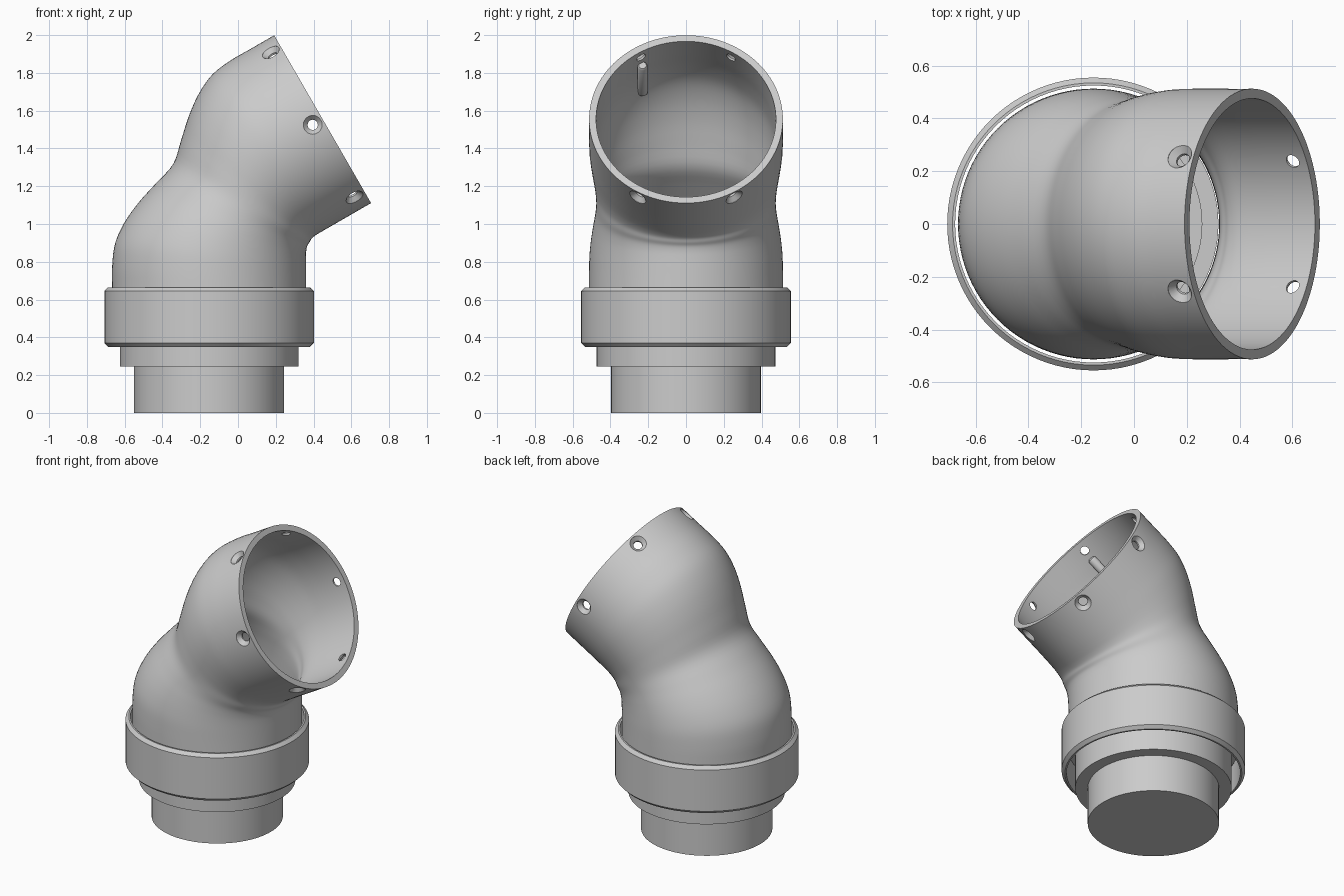
import bpy, bmesh, math
from mathutils import Vector, Matrix

if "Cube" in bpy.data.objects:
    bpy.data.objects.remove(bpy.data.objects["Cube"])

AX = -0.153                       # x of the vertical axis
C = Vector((AX, 0, 1.208))        # where the two tube axes meet
MITRE = Vector((0.866, 0, -0.5))  # direction of the mirror plane of the bend
OUT = Vector((0.866, 0, 0.5))     # direction the mouth faces
MOUTH = Vector((0.4475, 0, 1.555))
R, WALL = 0.513, 0.037


def finish(name, bm, angle=35):
    bmesh.ops.recalc_face_normals(bm, faces=bm.faces)
    me = bpy.data.meshes.new(name)
    bm.to_mesh(me)
    bm.free()
    ob = bpy.data.objects.new(name, me)
    bpy.context.collection.objects.link(ob)
    if angle:
        smooth(ob, angle)
    return ob


def smooth(ob, angle=35):
    bpy.ops.object.select_all(action='DESELECT')
    ob.select_set(True)
    bpy.context.view_layer.objects.active = ob
    bpy.ops.object.shade_smooth_by_angle(angle=math.radians(angle))


def bridge(bm, a, b):
    n = len(a)
    for i in range(n):
        bm.faces.new((a[i], a[(i + 1) % n], b[(i + 1) % n], b[i]))


def lathe(name, profile, matrix, n=96, closed=False, angle=35):
    """Revolve (radius, height) pairs; capped at both ends unless closed."""
    bm = bmesh.new()
    rings = [[bm.verts.new((r * math.cos(2 * math.pi * i / n),
                            r * math.sin(2 * math.pi * i / n), z)) for i in range(n)]
             for r, z in profile]
    for a, b in zip(rings, rings[1:]):
        bridge(bm, a, b)
    if closed:
        bridge(bm, rings[-1], rings[0])
    else:
        bm.faces.new(rings[0])
        bm.faces.new(rings[-1])
    bm.transform(matrix)
    return finish(name, bm, angle)


def place(origin, direction):
    return Matrix.Translation(origin) @ direction.to_track_quat('Z', 'Y').to_matrix().to_4x4()


base = Matrix.Translation((AX, 0, 0))

# stepped plug with a shallow recess on top
lathe("base_plug", [(0.397, 0), (0.397, 0.245), (0.473, 0.245), (0.473, 0.6),
                    (0.41, 0.6), (0.41, 0.5)], base)

# loose collar ring with chamfered outer edges
lathe("collar_ring", [(0.535, 0.35), (0.555, 0.37), (0.555, 0.645), (0.535, 0.665),
                      (0.525, 0.665), (0.525, 0.35)], base, closed=True)

# elbow stations: outer x, outer z, inner x, inner z, half width (lower half)
half = [(-.666, .514, .36, .514, .513), (-.666, .66, .36, .63, .513),
        (-.666, .78, .36, .71, .513), (-.65, .9, .36, .77, .511),
        (-.60, 1.01, .36, .82, .503), (-.525, 1.115, .361, .855, .492),
        (-.43, 1.22, .366, .882, .48), (-.343, 1.318, .378, .902, .475)]


def mirrored(s):
    pts = []
    for x, z in ((s[0], s[1]), (s[2], s[3])):
        v = Vector((x, 0, z)) - C
        v = C + 2 * v.dot(MITRE) * MITRE - v
        pts += [v.x, v.z]
    return (*pts, s[4])


ctrl = half + [mirrored(s) for s in half[-2::-1]]


def catmull(p0, p1, p2, p3, t):
    return [0.5 * (2 * b + (c - a) * t + (2 * a - 5 * b + 4 * c - d) * t * t
                   + (3 * b - a - 3 * c + d) * t ** 3) for a, b, c, d in zip(p0, p1, p2, p3)]


stations, last = [], len(ctrl) - 1
for k in range(last):
    lo = ctrl[k - 1] if k else [2 * a - b for a, b in zip(ctrl[0], ctrl[1])]
    hi = ctrl[k + 2] if k + 2 <= last else [2 * a - b for a, b in zip(ctrl[last], ctrl[last - 1])]
    stations += [catmull(lo, ctrl[k], ctrl[k + 1], hi, j / 4) for j in range(4)]
stations.append(ctrl[last])

# hollow elbow: outer and inner lofts joined at both rims
bm = bmesh.new()
N = 96


def loft(wall):
    rings = []
    for ox, oz, ix, iz, w in stations:
        o, i = Vector((ox, 0, oz)), Vector((ix, 0, iz))
        mid, h = (o + i) / 2, (i - o) / 2
        h *= 1 - wall / h.length
        rings.append([bm.verts.new(mid + h * math.cos(2 * math.pi * k / N)
                                   + Vector((0, (w - wall) * math.sin(2 * math.pi * k / N), 0)))
                      for k in range(N)])
    for a, b in zip(rings, rings[1:]):
        bridge(bm, a, b)
    return rings


outer, inner = loft(0), loft(WALL)
bridge(bm, outer[0], inner[0])
bridge(bm, outer[-1], inner[-1])
elbow = finish("elbow", bm, 0)

# six countersunk screw holes around the mouth
UP = Vector((-0.5, 0, 0.866))
SIDE = Vector((0, 1, 0))
for k in range(6):
    a = math.radians(30 + 60 * k)
    d = UP * math.cos(a) + SIDE * math.sin(a)
    cutter = lathe("hole_cutter", [(0.027, -0.1), (0.027, -0.027), (0.05, -0.002), (0.05, 0.06)],
                   place(MOUTH - OUT * 0.06 + d * R, d), n=24, angle=0)
    cutter.hide_render = True
    mod = elbow.modifiers.new("hole", 'BOOLEAN')
    mod.operation, mod.solver, mod.object = 'DIFFERENCE', 'EXACT', cutter
    bpy.context.view_layer.objects.active = elbow
    bpy.ops.object.modifier_apply(modifier=mod.name)
    bpy.data.objects.remove(cutter)
smooth(elbow)

# small locating pin against the inside wall
a = math.radians(-30)
d = UP * math.cos(a) + SIDE * math.sin(a)
lathe("locating_pin", [(0.027, -0.4), (0.027, -0.13), (0.02, -0.12)],
      place(MOUTH + d * 0.46, OUT), n=20)
